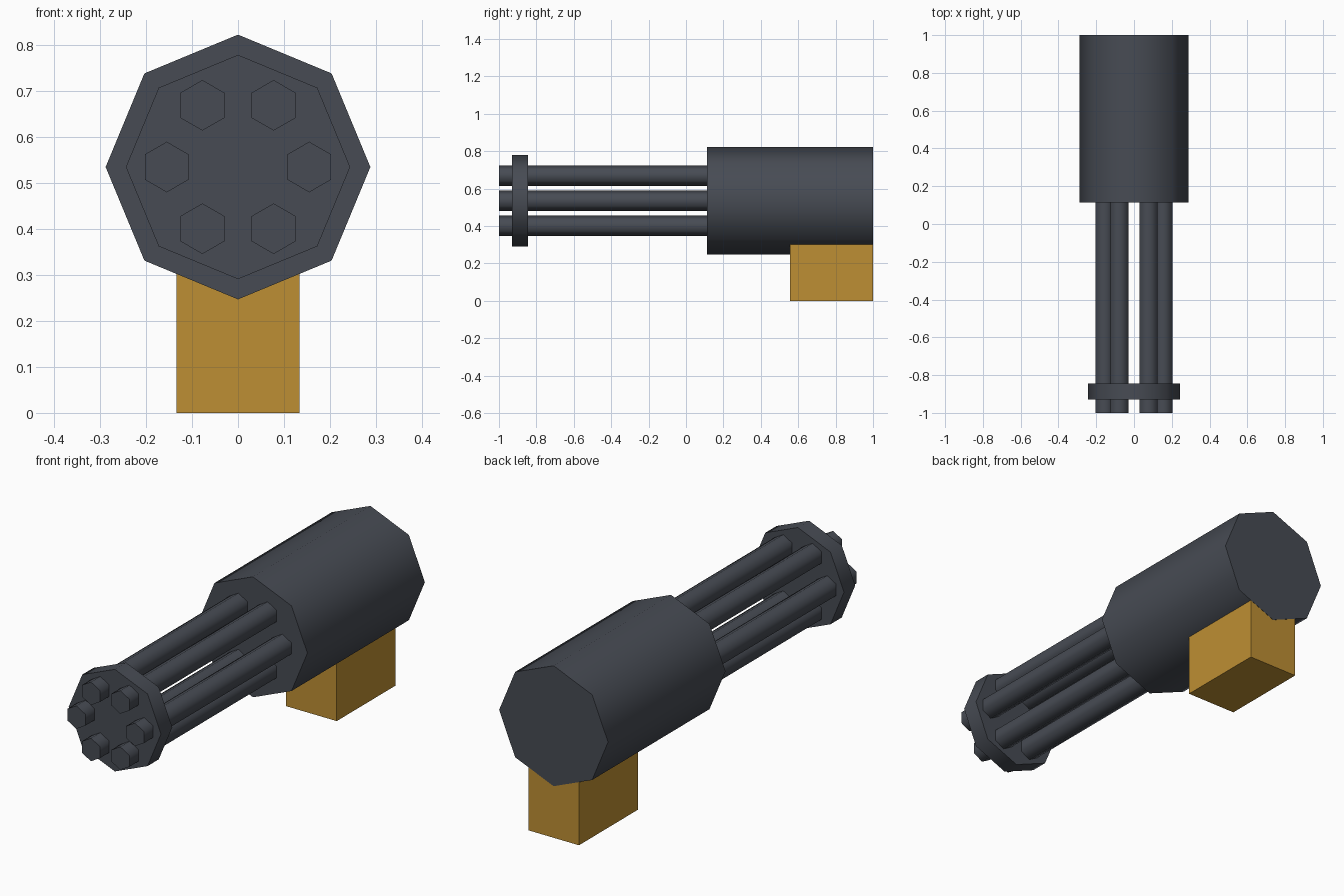
import bpy
import math

if "Cube" in bpy.data.objects:
    bpy.data.objects.remove(bpy.data.objects["Cube"], do_unlink=True)

AXIS_Z = 0.535


def make_material(name, rgb):
    mat = bpy.data.materials.new(name)
    mat.use_nodes = True
    colour = (*rgb, 1.0)
    mat.diffuse_color = colour
    mat.node_tree.nodes["Principled BSDF"].inputs["Base Color"].default_value = colour
    return mat


gunmetal = make_material("gunmetal grey", (0.063, 0.071, 0.088))
gold = make_material("ochre gold", (0.515, 0.275, 0.033))


def prism(name, sides, radius, y0, y1, x=0.0, z=AXIS_Z):
    """Regular prism along y with a corner pointing up."""
    bpy.ops.mesh.primitive_cylinder_add(
        vertices=sides, radius=radius, depth=y1 - y0,
        location=(x, (y0 + y1) / 2, z), rotation=(math.pi / 2, 0, 0))
    obj = bpy.context.object
    obj.name = name
    obj.data.materials.append(gunmetal)
    # Rounded sides, crisp end caps
    bpy.ops.object.shade_smooth_by_angle(angle=math.radians(65))
    return obj


# Housing and muzzle plate
prism("housing", 8, 0.288, 0.113, 1.0)
prism("muzzle_plate", 8, 0.244, -0.93, -0.845)

# Ring of barrels
for i in range(6):
    a = i * math.tau / 6
    prism(f"barrel_{i + 1}", 6, 0.055, -1.0, 0.15,
          0.155 * math.cos(a), AXIS_Z + 0.155 * math.sin(a))

# Mounting block, its top sunk into the housing
bpy.ops.mesh.primitive_cube_add(size=1, location=(0, 0.777, 0.197))
block = bpy.context.object
block.name = "mounting_block"
block.scale = (0.267, 0.444, 0.394)
bpy.ops.object.transform_apply(location=False, rotation=False, scale=True)
block.data.materials.append(gold)
